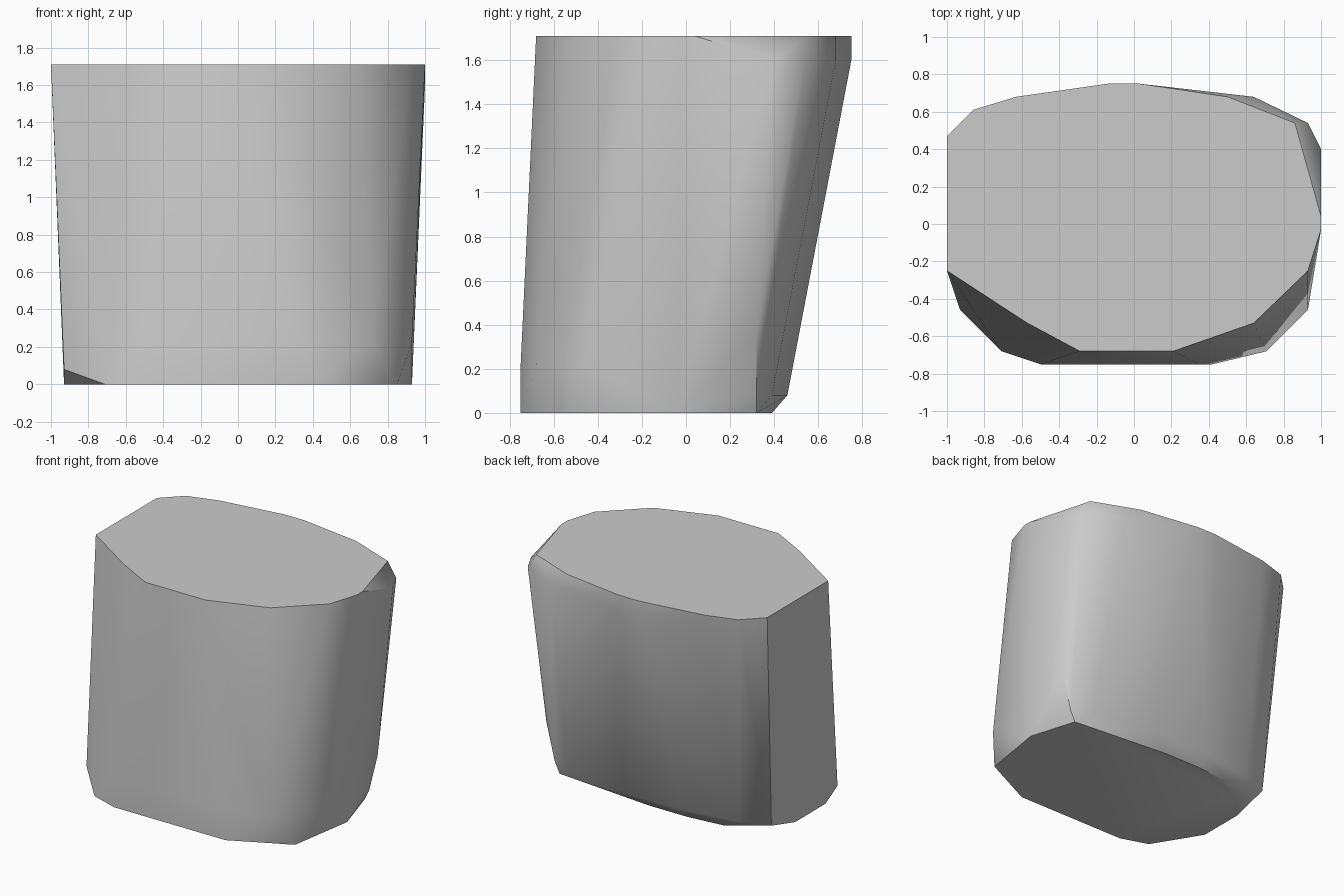
import bpy
import bmesh
import math

# Remove the default cube only
default_cube = bpy.data.objects.get("Cube")
if default_cube is not None:
    bpy.data.objects.remove(default_cube, do_unlink=True)


def make_material(name, color):
    """One flat colour, shown in the viewport and in a render."""
    material = bpy.data.materials.new(name)
    material.use_nodes = True
    material.diffuse_color = color
    shader = material.node_tree.nodes["Principled BSDF"]
    shader.inputs["Base Color"].default_value = color
    return material


def add_ring(bm, height, outline):
    """Add the corner points of one horizontal outline."""
    for x, y in outline:
        bm.verts.new((x, y, height))


def make_hull(name, rings, material):
    """Wrap a tight convex skin around stacked outlines."""
    bm = bmesh.new()
    for height, outline in rings:
        add_ring(bm, height, outline)
    result = bmesh.ops.convex_hull(bm, input=bm.verts[:])
    unused = set(result["geom_interior"]) | set(result["geom_unused"])
    loose = [v for v in unused if isinstance(v, bmesh.types.BMVert)]
    bmesh.ops.delete(bm, geom=loose, context="VERTS")
    # Merge the flat caps into single faces
    bmesh.ops.dissolve_limit(bm, angle_limit=math.radians(0.5),
                             verts=bm.verts[:], edges=bm.edges[:])
    bmesh.ops.recalc_face_normals(bm, faces=bm.faces[:])
    mesh = bpy.data.meshes.new(name)
    bm.to_mesh(mesh)
    bm.free()
    mesh.materials.append(material)
    block = bpy.data.objects.new(name, mesh)
    bpy.context.collection.objects.link(block)
    return block


# Flat top, leaning towards the back
top_cap = [(-1, .47), (-.86, .61), (-.63, .68), (-.14, .75), (.03, .75),
           (.5, .68), (.86, .54), (1, .04), (1, -.03), (.93, -.25),
           (.64, -.53), (.21, -.68), (-.29, -.68), (-.57, -.53), (-1, -.25)]

# Chipped back corner just under the top
chipped_corner = [(1, .4), (.93, .54), (.64, .68), (.03, .75), (-.14, .75)]

# Widest part of the front, low down
front_bulge = [(-.5, -.75), (.35, -.75), (.71, -.68), (.93, -.46)]

# Foot of the slanted back corner
corner_foot = [(.93, .32)]

# Lower rim above the rounded-off bottom edge
lower_rim = [(-.93, -.46), (-.93, .32), (-.71, .4), (-.29, .46),
             (.2, .46), (.71, .39), (.86, .32)]

# Flat underside
bottom_cap = [(-.71, -.68), (-.5, -.75), (.42, -.75), (.85, -.54),
              (.93, -.04), (.82, .32), (.03, .39), (-.29, .39),
              (-.57, .36), (-.73, .25), (-.93, .04), (-.93, -.32)]

grey = make_material("plain grey", (.6, .6, .6, 1))
stone_block = make_hull("stone_block", [
    (1.71, top_cap),
    (1.6, chipped_corner),
    (.36, corner_foot),
    (.22, front_bulge),
    (.08, lower_rim),
    (0, bottom_cap),
], grey)

# Soft sides with crisp cap edges
bpy.ops.object.select_all(action="DESELECT")
stone_block.select_set(True)
bpy.context.view_layer.objects.active = stone_block
bpy.ops.object.shade_smooth_by_angle(angle=math.radians(40))
